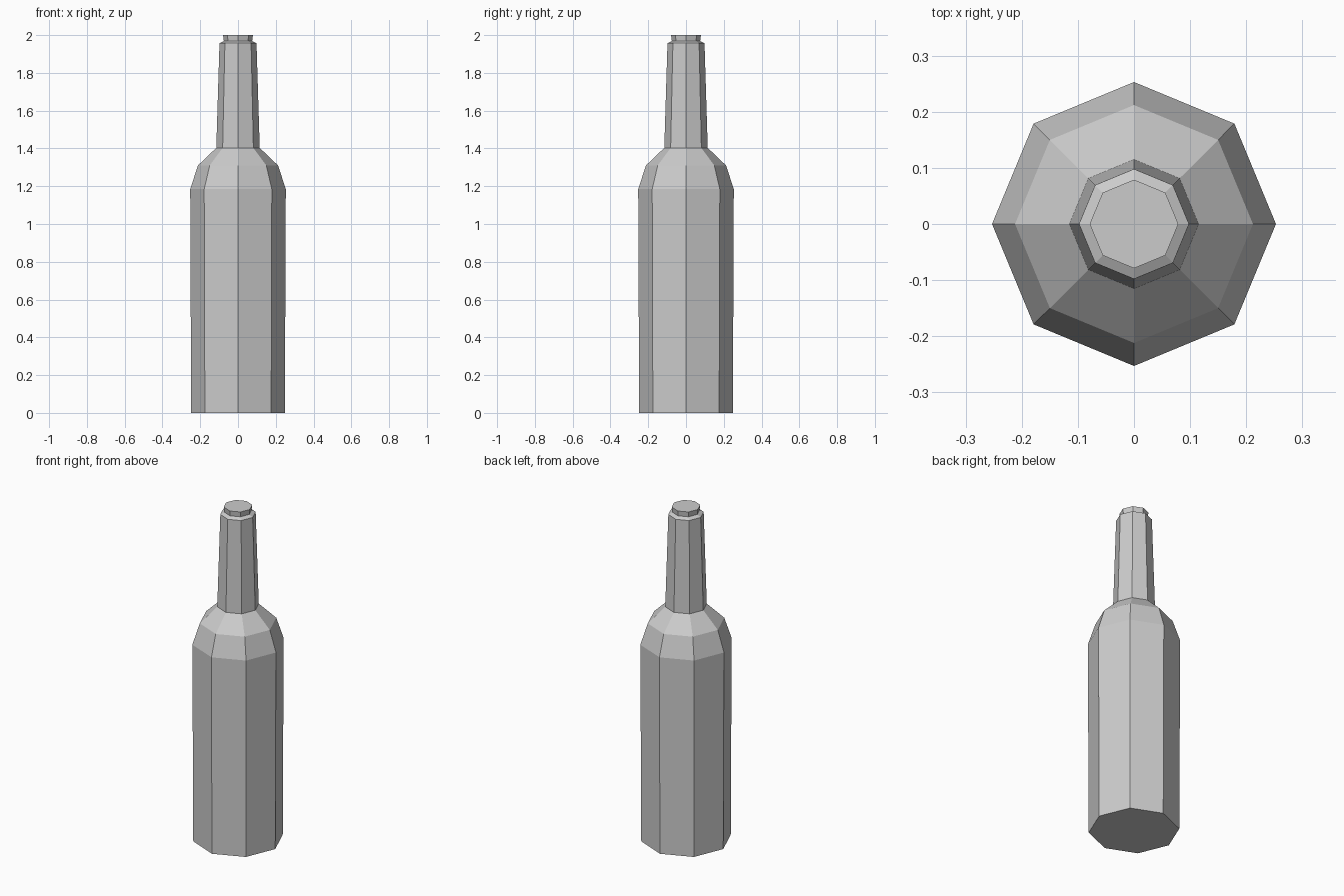
import bpy
import bmesh
from math import cos, sin, pi

cube = bpy.data.objects.get("Cube")
if cube:
    bpy.data.objects.remove(cube, do_unlink=True)

SIDES = 8

# Single matte grey
grey = bpy.data.materials.new("plain_grey")
grey.use_nodes = True
colour = (0.6, 0.6, 0.6, 1.0)
grey.diffuse_color = colour
grey.node_tree.nodes["Principled BSDF"].inputs["Base Color"].default_value = colour


def lathe(name, profile):
    """Turn (radius, height) pairs into a closed, flat-faced solid."""
    bm = bmesh.new()
    rings = [[bm.verts.new((r * cos(2 * pi * i / SIDES), r * sin(2 * pi * i / SIDES), z))
              for i in range(SIDES)] for r, z in profile]
    for low, high in zip(rings, rings[1:]):
        for i in range(SIDES):
            j = (i + 1) % SIDES
            bm.faces.new((low[i], low[j], high[j], high[i]))
    bm.faces.new(rings[0][::-1])
    bm.faces.new(rings[-1])
    mesh = bpy.data.meshes.new(name)
    bm.to_mesh(mesh)
    bm.free()
    mesh.materials.append(grey)
    obj = bpy.data.objects.new(name, mesh)
    bpy.context.collection.objects.link(obj)
    return obj


# Body, shoulders, neck, lip and stopper in one continuous profile
lathe("bottle", [
    (0.248, 0.0),     # base
    (0.253, 1.185),   # top of body
    (0.212, 1.31),    # shoulder
    (0.115, 1.403),   # foot of neck
    (0.098, 1.957),   # top of neck
    (0.075, 1.969),   # lip
    (0.079, 2.0),     # stopper top
])
